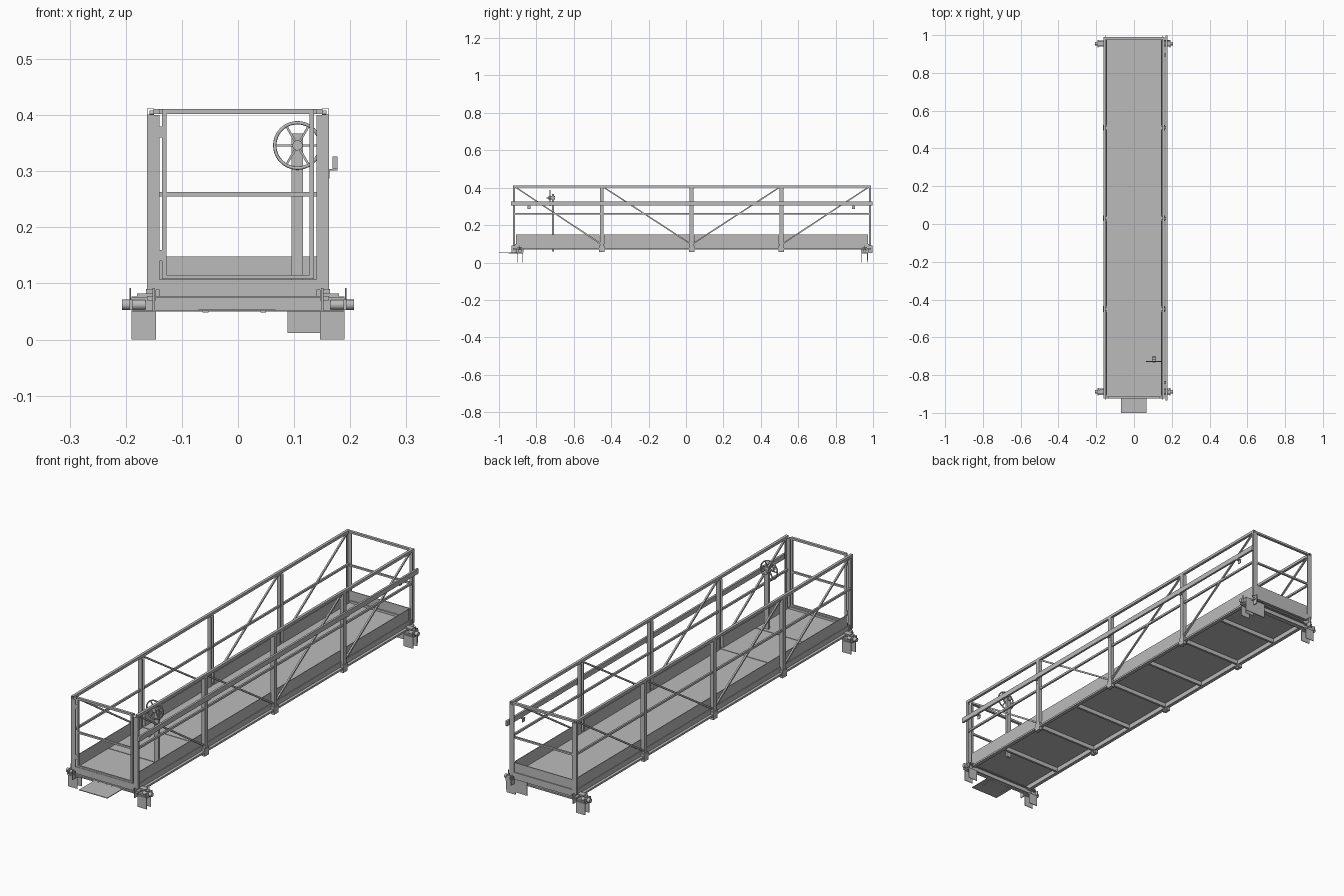
import bpy, bmesh, math
from mathutils import Vector, Matrix

cube = bpy.data.objects.get("Cube")
if cube:
    bpy.data.objects.remove(cube)

steel = bpy.data.materials.new("grey_steel")
steel.use_nodes = True
GREY = (0.5, 0.5, 0.5, 1)
steel.diffuse_color = GREY
steel.node_tree.nodes["Principled BSDF"].inputs["Base Color"].default_value = GREY


def finish(name, bm):
    bmesh.ops.recalc_face_normals(bm, faces=bm.faces)
    mesh = bpy.data.meshes.new(name)
    bm.to_mesh(mesh)
    bm.free()
    mesh.materials.append(steel)
    ob = bpy.data.objects.new(name, mesh)
    bpy.context.collection.objects.link(ob)
    return ob


def box(name, x, y, z):
    """Box from (low, high) ranges."""
    bm = bmesh.new()
    lo, hi = zip(x, y, z)
    size = Vector(hi) - Vector(lo)
    mid = (Vector(hi) + Vector(lo)) / 2
    bmesh.ops.create_cube(bm, size=1, matrix=Matrix.Translation(mid) @ Matrix.Diagonal((*size, 1)))
    return finish(name, bm)


def bar(name, a, b, w, d=None):
    """Square bar between two points."""
    a, b = Vector(a), Vector(b)
    axis = b - a
    turn = axis.to_track_quat('Z', 'Y').to_matrix().to_4x4()
    bm = bmesh.new()
    bmesh.ops.create_cube(bm, size=1, matrix=Matrix.Translation((a + b) / 2) @ turn
                          @ Matrix.Diagonal((w, d or w, axis.length, 1)))
    return finish(name, bm)


def rod(name, a, b, r, sides=16):
    """Round rod between two points."""
    a, b = Vector(a), Vector(b)
    turn = (b - a).to_track_quat('Z', 'Y').to_matrix().to_4x4()
    bm = bmesh.new()
    bmesh.ops.create_cone(bm, cap_ends=True, segments=sides, radius1=r, radius2=r,
                          depth=(b - a).length, matrix=Matrix.Translation((a + b) / 2) @ turn)
    for f in bm.faces:
        f.smooth = len(f.verts) == 4
    return finish(name, bm)


def tube(name, x, y, z):
    """Open-ended square tube along y."""
    ob = box(name, x, y, z)
    bm = bmesh.new()
    bm.from_mesh(ob.data)
    bmesh.ops.delete(bm, geom=[f for f in bm.faces if abs(f.normal.y) > 0.9], context='FACES_ONLY')
    bm.to_mesh(ob.data)
    bm.free()
    wall = ob.modifiers.new("wall", 'SOLIDIFY')
    wall.thickness = 0.0012
    return ob


def span(s, a, b):
    """Range on side s of the centre line."""
    return tuple(sorted((s * a, s * b)))


FRONT, BACK = -0.925, 0.99
TOP = 0.412
POSTS = [-0.45, 0.03, 0.51]
BAYS = [FRONT + 0.005] + POSTS + [BACK - 0.005]

# Deck, seams and floor beams
box("deck", (-0.15, 0.15), (FRONT + 0.01, BACK - 0.005), (0.09, 0.097))
for y in (-0.69, -0.45):
    box("deck_seam", (-0.145, 0.145), (y - 0.003, y + 0.003), (0.096, 0.099))
for i in range(7):
    y = -0.69 + 0.24 * i
    box("floor_beam", (-0.15, 0.15), (y - 0.005, y + 0.005), (0.072, 0.091))
box("front_sill", (-0.14, 0.14), (FRONT, FRONT + 0.012), (0.077, 0.107))
box("back_sill", (-0.14, 0.14), (BACK - 0.012, BACK), (0.077, 0.107))

for s in (-1, 1):
    side = "left" if s > 0 else "right"
    # Long rails
    tube(side + "_top_rail", span(s, 0.15, 0.162), (FRONT, BACK), (0.40, TOP))
    box(side + "_mid_rail", span(s, 0.15, 0.158), (FRONT, BACK), (0.257, 0.266))
    box(side + "_floor_chord", span(s, 0.146, 0.162), (FRONT, BACK), (0.07, 0.078))
    box(side + "_chord_web", span(s, 0.146, 0.15), (FRONT, BACK), (0.07, 0.1))

    # End posts as angle sections
    for end, inward in ((FRONT, 1), (BACK, -1)):
        y1, y2 = sorted((end, end + inward * 0.004))
        box(side + "_end_post_face", span(s, 0.14, 0.162), (y1, y2), (0.088, 0.40))
        y1, y2 = sorted((end, end + inward * 0.012))
        box(side + "_end_post_web", span(s, 0.158, 0.162), (y1, y2), (0.088, 0.40))
        y1, y2 = sorted((end - inward * 0.008, end + inward * 0.014))
        box(side + "_end_shoe", span(s, 0.148, 0.152), (y1, y2), (0.05, 0.092))

    # Middle posts as channel sections
    for y in POSTS:
        box(side + "_post_web", span(s, 0.158, 0.162), (y - 0.01, y + 0.01), (0.056, 0.40))
        for e in (-0.01, 0.007):
            box(side + "_post_flange", span(s, 0.144, 0.158), (y + e, y + e + 0.003), (0.056, 0.40))
        box(side + "_post_foot", span(s, 0.15, 0.164), (y - 0.015, y + 0.015), (0.056, 0.09))

    # Toe boards and diagonal braces in each bay
    for i in range(4):
        y0, y1 = BAYS[i] + 0.012, BAYS[i + 1] - 0.012
        box(side + "_toe_board", span(s, 0.144, 0.147), (y0, y1), (0.097, 0.149))
        za, zb = (0.405, 0.10) if i < 2 else (0.10, 0.405)
        bar(side + "_brace", (s * 0.154, y0 - 0.006, za), (s * 0.154, y1 + 0.006, zb), 0.007)

# Back guard
box("back_top_rail", (-0.15, 0.15), (BACK - 0.012, BACK), (0.402, TOP - 0.001))
box("back_mid_rail", (-0.15, 0.15), (BACK - 0.009, BACK - 0.001), (0.255, 0.263))
box("back_toe_board", (-0.145, 0.145), (BACK - 0.008, BACK - 0.004), (0.1, 0.148))

# Front gate with hinges
gy = (FRONT, FRONT + 0.008)
for s in (-1, 1):
    box("gate_stile", span(s, 0.127, 0.135), gy, (0.108, 0.41))
for name, z in (("top", (0.402, 0.411)), ("mid", (0.255, 0.263)), ("bottom", (0.108, 0.115))):
    box("gate_%s_bar" % name, (-0.134, 0.134), gy, z)
box("gate_lintel", (-0.14, 0.14), (FRONT + 0.008, FRONT + 0.012), (0.402, 0.411))
for z in (0.14, 0.36):
    box("gate_hinge", (-0.141, -0.134), gy, (z, z + 0.02))

# Outer handrail on brackets
box("outer_handrail", (0.168, 0.177), (FRONT - 0.01, BACK + 0.008), (0.304, 0.326))
for y in [-0.84] + POSTS + [0.895]:
    box("handrail_bracket", (0.158, 0.177), (y - 0.008, y + 0.008), (0.301, 0.304))
    box("handrail_bracket_leg", (0.16, 0.163), (y - 0.008, y + 0.008), (0.287, 0.304))

# Hand wheel on its column
WX, WY, WZ, WR = 0.106, -0.727, 0.346, 0.0405
box("wheel_column", (0.095, 0.116), (-0.717, -0.707), (0.06, 0.367))
bpy.ops.mesh.primitive_torus_add(major_radius=WR, minor_radius=0.003, major_segments=40,
                                 minor_segments=8, location=(WX, WY, WZ),
                                 rotation=(math.pi / 2, 0, 0))
rim = bpy.context.object
rim.name = "wheel_rim"
rim.data.materials.append(steel)
bpy.ops.object.shade_smooth()
for k in range(6):
    a = k * math.pi / 3
    bar("wheel_spoke", (WX, WY, WZ), (WX + WR * math.cos(a), WY, WZ + WR * math.sin(a)), 0.004)
rod("wheel_hub", (WX, WY - 0.007, WZ), (WX, -0.70, WZ), 0.009)
rod("wheel_handle", (WX + WR, WY - 0.02, WZ), (WX + WR, WY, WZ), 0.003, 10)

# Support beams with clamps at both ends
for end, y, d in (("front", -0.888, -1), ("back", 0.955, 1)):
    box(end + "_support_web", (-0.19, 0.19), (y - 0.002, y + 0.002), (0.05, 0.077))
    for z in (0.05, 0.074):
        box(end + "_support_flange", (-0.19, 0.19), (y - 0.01, y + 0.01), (z, z + 0.003))
    for s in (-1, 1):
        box(end + "_clamp_cap", span(s, 0.15, 0.18), (y - 0.012, y + 0.012), (0.077, 0.082))
        rod(end + "_clamp_shaft", (s * 0.165, y, 0.062), (s * 0.207, y, 0.062), 0.009)
        box(end + "_clamp_washer", span(s, 0.188, 0.193), (y - 0.02, y + 0.02), (0.053, 0.071))
        rod(end + "_clamp_pin", (s * 0.192, y, 0.07), (s * 0.192, y, 0.092), 0.0015, 8)
        for off in (-0.016, 0.013):
            box(end + "_clamp_plate", span(s, 0.146, 0.19), (y + off, y + off + 0.003), (0.0, 0.05))
        box(end + "_clamp_bridge", span(s, 0.146, 0.19), (y - 0.016, y + 0.016), (0.047, 0.05))
box("drive_plate", (0.088, 0.19), (0.97, 0.974), (0.012, 0.077))

# Front step
box("step_plate", (-0.07, 0.067), (-1.0, -0.90), (0.051, 0.054))
for x in (-0.058, 0.045):
    box("step_rib", (x - 0.005, x + 0.005), (-0.95, -0.88), (0.048, 0.051))
